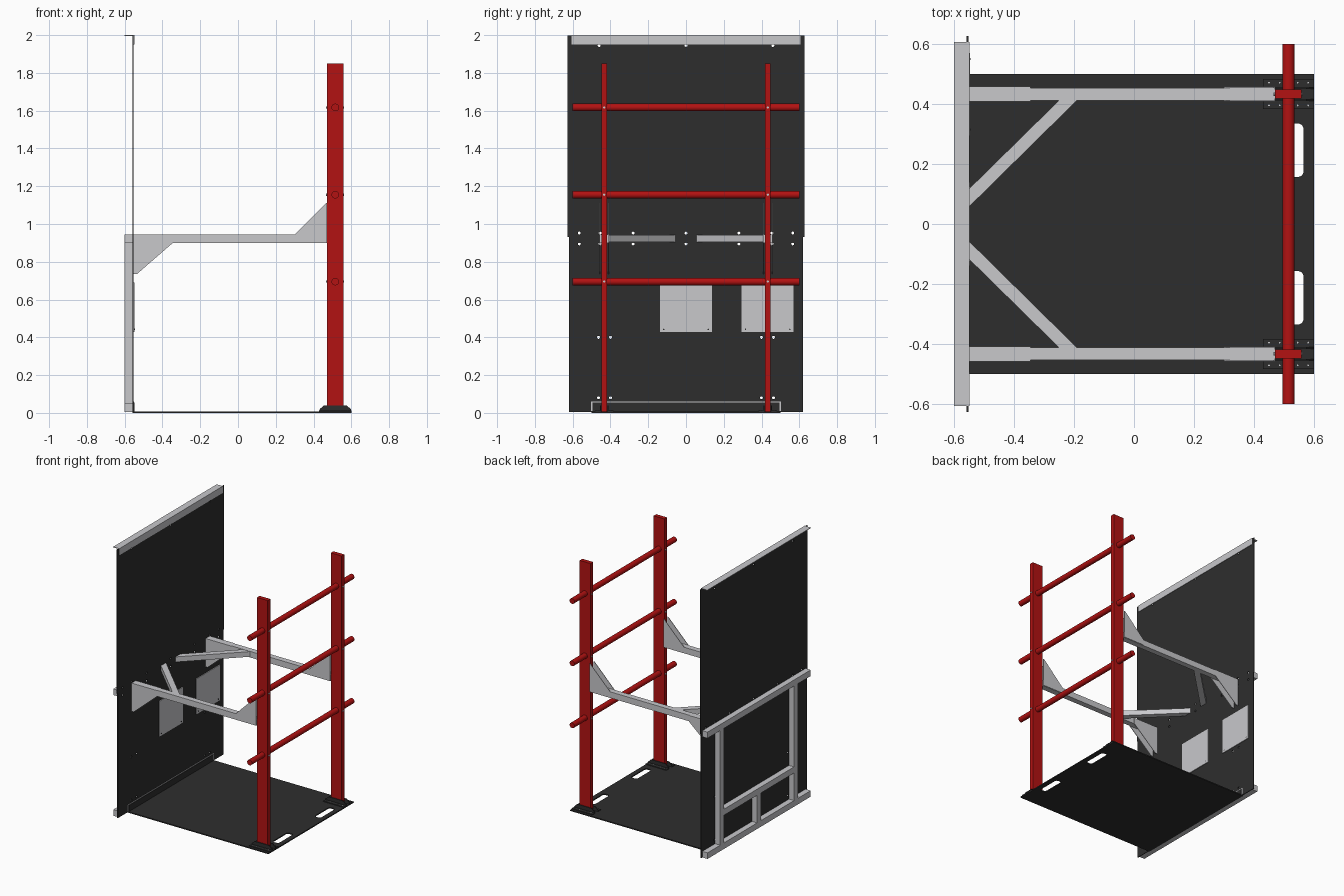
import bpy, bmesh, math
from mathutils import Matrix, Vector

cube = bpy.data.objects.get("Cube")
if cube:
    bpy.data.objects.remove(cube, do_unlink=True)


def material(name, rgb):
    m = bpy.data.materials.new(name)
    m.use_nodes = True
    m.diffuse_color = (*rgb, 1)
    m.node_tree.nodes["Principled BSDF"].inputs["Base Color"].default_value = (*rgb, 1)
    return m


GREY = material("light grey metal", (0.58, 0.58, 0.60))
RED = material("red paint", (0.45, 0.006, 0.006))
DARK = material("charcoal sheet", (0.027, 0.027, 0.027))


def finish(name, bm, mat):
    bmesh.ops.recalc_face_normals(bm, faces=bm.faces)
    me = bpy.data.meshes.new(name)
    bm.to_mesh(me)
    bm.free()
    ob = bpy.data.objects.new(name, me)
    bpy.context.collection.objects.link(ob)
    if mat:
        me.materials.append(mat)
    return ob


def add_box(bm, x, y, z):
    size = Matrix.Diagonal((x[1] - x[0], y[1] - y[0], z[1] - z[0], 1))
    mid = Vector((sum(x) / 2, sum(y) / 2, sum(z) / 2))
    bmesh.ops.create_cube(bm, size=1, matrix=Matrix.Translation(mid) @ size)


def box(name, mat, x, y, z):
    bm = bmesh.new()
    add_box(bm, x, y, z)
    return finish(name, bm, mat)


def add_rod(bm, axis, centre, radius, length, sides=12):
    rot = Vector((0, 0, 1)).rotation_difference(Vector(axis)).to_matrix().to_4x4()
    bmesh.ops.create_cone(bm, cap_ends=True, segments=sides, radius1=radius, radius2=radius,
                          depth=length, matrix=Matrix.Translation(centre) @ rot)


def prism(name, mat, points, offset):
    """Extrude a flat polygon by an offset vector."""
    bm = bmesh.new()
    face = bm.faces.new([bm.verts.new(p) for p in points])
    out = bmesh.ops.extrude_face_region(bm, geom=[face])
    moved = [v for v in out["geom"] if isinstance(v, bmesh.types.BMVert)]
    bmesh.ops.translate(bm, verts=moved, vec=offset)
    return finish(name, bm, mat)


def cut(target, bm, name):
    cutter = finish(name, bm, None)
    cutter.hide_render = True
    cutter.hide_set(True)
    cutter.display_type = 'WIRE'
    mod = target.modifiers.new("openings", 'BOOLEAN')
    mod.operation = 'DIFFERENCE'
    mod.solver = 'EXACT'
    mod.object = cutter


BACK, FACE = -0.558, -0.552      # outer and inner faces of the wall sheet
ARM_Y, ARM_Z = 0.433, (0.9, 0.945)

# Wall sheet: wider upper half, narrower lower half
wall_outline = [(0.62, 0.005), (0.62, 0.93), (0.627, 0.93), (0.627, 1.998)]
wall_outline += [(-y, z) for y, z in reversed(wall_outline)]
wall = prism("wall_panel", DARK, [(BACK, y, z) for y, z in wall_outline], (FACE - BACK, 0, 0))

# Bolt holes through the wall
holes = bmesh.new()
spots = [(y, z) for z in (0.895, 0.952) for y in (0, 0.28, 0.455, 0.565)]
spots += [(y, z) for z in (0.08, 0.4) for y in (0.4, 0.463)] + [(0, 1.945), (0.46, 1.945)]
for y, z in spots:
    for yy in {y, -y}:
        add_rod(holes, (1, 0, 0), (-0.555, yy, z), 0.008, 0.04, 10)
cut(wall, holes, "wall_hole_cutter")

# Top angle trim
box("top_trim_ledge", GREY, (-0.6, FACE), (-0.607, 0.607), (1.996, 2.0))
box("top_trim_lip", GREY, (FACE, -0.549), (-0.607, 0.607), (1.95, 2.0))

# Cover plates on the wall, with small fasteners
for i, (y0, y1) in enumerate([(-0.138, 0.138), (0.295, 0.57)]):
    box(f"cover_plate_{i + 1}", GREY, (FACE, -0.547), (y0, y1), (0.427, 0.69))
    bm = bmesh.new()
    for y in (y0 + 0.02, y1 - 0.02):
        add_rod(bm, (1, 0, 0), (-0.547, y, 0.442), 0.004, 0.004, 8)
    finish(f"cover_plate_fasteners_{i + 1}", bm, DARK)

# Support frame behind the wall
FX = (-0.6, BACK)
box("frame_top_rail", GREY, FX, (-0.605, 0.605), ARM_Z)
box("frame_bottom_rail", GREY, FX, (-0.605, 0.605), (0.005, 0.05))
box("frame_middle_rail", GREY, FX, (-0.41, 0.41), (0.255, 0.3))
box("frame_centre_stub", GREY, FX, (-0.022, 0.022), (0.05, 0.255))

# Floor sheet with rounded hand slots
floor = box("floor_plate", DARK, (BACK, 0.6), (-0.5, 0.5), (0, 0.008))
slots = bmesh.new()
for s in (-1, 1):
    slot = bmesh.new()
    add_box(slot, (0.515, 0.565), sorted((s * 0.157, s * 0.335)), (-0.05, 0.05))
    upright = [e for e in slot.edges if abs(e.verts[0].co.z - e.verts[1].co.z) > 0.05]
    bmesh.ops.bevel(slot, geom=upright, offset=0.018, segments=4, profile=0.5, affect='EDGES')
    temp = bpy.data.meshes.new("slot")
    slot.to_mesh(temp)
    slot.free()
    slots.from_mesh(temp)
    bpy.data.meshes.remove(temp)
cut(floor, slots, "floor_slot_cutter")

# Upturned floor flange with a pale joint line round it
box("floor_flange", DARK, (FACE, -0.547), (-0.495, 0.495), (0.008, 0.054))
box("flange_joint", GREY, (FACE, -0.55), (-0.504, 0.504), (0.01, 0.06))

# Everything that repeats on both sides
for s, side in ((-1, "front"), (1, "rear")):
    cy = s * ARM_Y

    def span(half):
        return (cy - half, cy + half)

    box(f"{side}_frame_upright", GREY, FX, span(0.0225), (0.05, 0.9))
    box(f"{side}_arm", GREY, (FACE, 0.47), span(0.021), ARM_Z)

    # Paired gusset plates at both ends of the arm
    lower = [(FACE, 0.945), (FACE, 0.735), (-0.535, 0.735), (-0.345, 0.9), (-0.345, 0.945)]
    upper = [(0.3, 0.945), (0.465, 1.11), (0.47, 1.11), (0.47, 0.902), (0.3, 0.902)]
    for label, prof in (("wall", lower), ("post", upper)):
        for k, edge in (("a", -0.025), ("b", 0.021)):
            prism(f"{side}_{label}_gusset_{k}", GREY,
                  [(x, cy + edge, z) for x, z in prof], (0, 0.004, 0))

    # Diagonal brace
    brace = [(FACE, 0.055), (-0.19, 0.412), (-0.25, 0.412), (FACE, 0.115)]
    prism(f"{side}_brace", GREY, [(x, s * y, 0.905) for x, y in brace], (0, 0, 0.038))

    # Tall post
    box(f"{side}_post", RED, (0.47, 0.558), span(0.0155), (0.008, 1.85))

    # Foot: tapered cheeks with bolted flanges
    foot = [(0.43, 0.008), (0.6, 0.008), (0.597, 0.02), (0.575, 0.04), (0.455, 0.04), (0.433, 0.02)]
    for k, edge in (("a", -0.0225), ("b", 0.0165)):
        prism(f"{side}_foot_cheek_{k}", DARK, [(x, cy + edge, z) for x, z in foot], (0, 0.006, 0))
    for k, d in (("a", -1), ("b", 1)):
        ys = sorted((cy + d * 0.0225, cy + d * 0.05))
        box(f"{side}_foot_flange_{k}", DARK, (0.43, 0.6), ys, (0.008, 0.013))
    bm = bmesh.new()
    for x in (0.45, 0.485, 0.545, 0.58):
        for d in (-1, 1):
            add_rod(bm, (0, 0, 1), (x, cy + d * 0.038, 0.014), 0.003, 0.004, 6)
    finish(f"{side}_foot_bolts", bm, GREY)

# Cross bars and the pins holding them in the posts
for i, z in enumerate((0.695, 1.155, 1.617)):
    bm = bmesh.new()
    add_rod(bm, (0, 1, 0), (0.515, 0, z), 0.02, 1.2, 32)
    bar = finish(f"cross_bar_{i + 1}", bm, RED)
    bpy.ops.object.select_all(action='DESELECT')
    bar.select_set(True)
    bpy.context.view_layer.objects.active = bar
    bpy.ops.object.shade_smooth_by_angle(angle=math.radians(40))
    bm = bmesh.new()
    for s in (-1, 1):
        add_rod(bm, (1, 0, 0), (0.513, s * ARM_Y, z), 0.006, 0.096, 10)
    finish(f"cross_bar_pins_{i + 1}", bm, GREY)
